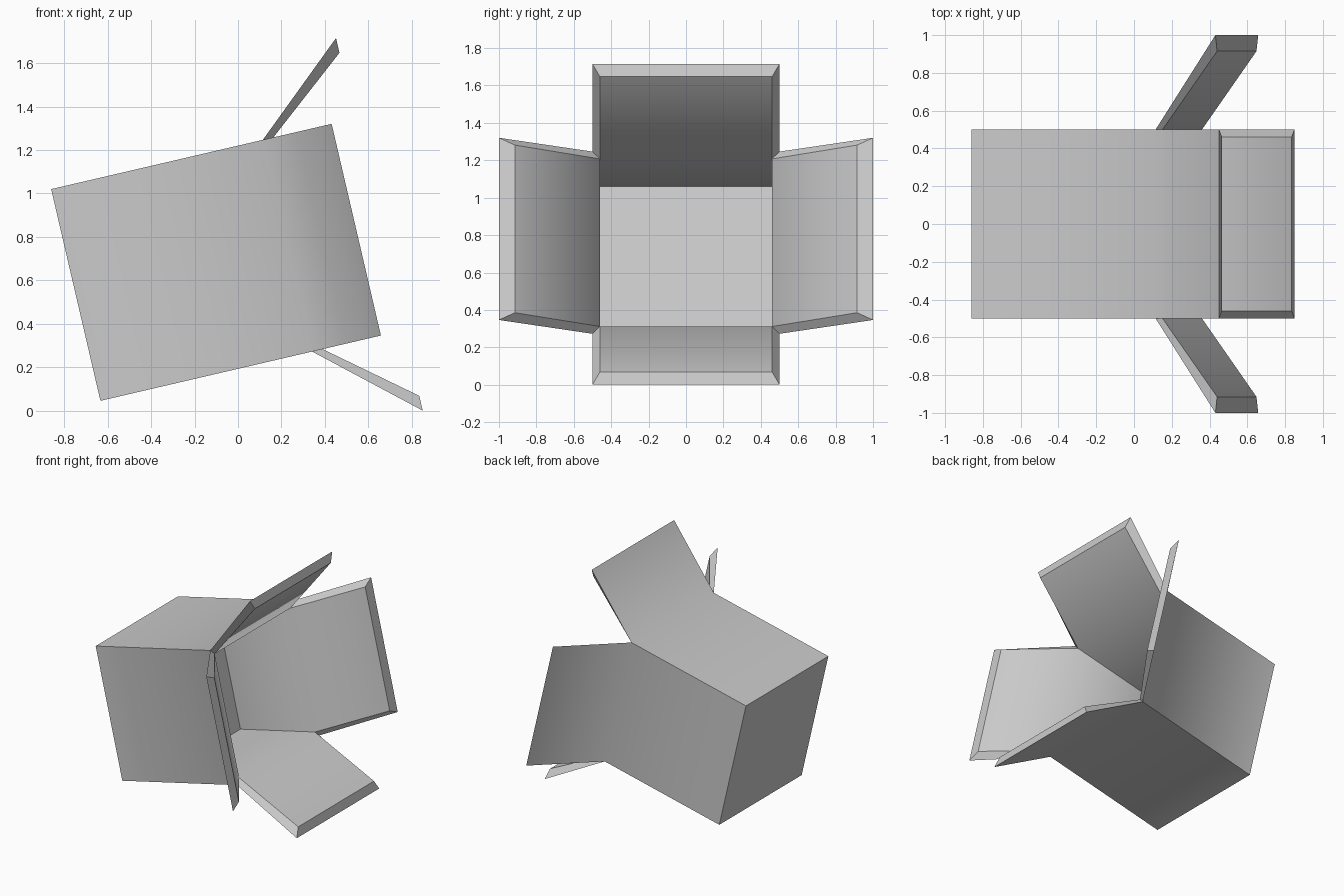
import bpy
import bmesh
from math import radians
from mathutils import Matrix, Vector

cube = bpy.data.objects.get("Cube")
if cube:
    bpy.data.objects.remove(cube, do_unlink=True)

card = bpy.data.materials.new("plain grey card")
card.use_nodes = True
card.diffuse_color = (0.6, 0.6, 0.6, 1)
card.node_tree.nodes["Principled BSDF"].inputs["Base Color"].default_value = card.diffuse_color

CORNERS = [(-1, -1), (1, -1), (1, 1), (-1, 1)]
OUTWARD = [(0, -1), (1, 0), (0, 1), (-1, 0)]   # bottom, left, top, right
FLAP_DEPTH = [1.434, 1.325]                    # top and bottom, sides

bm = bmesh.new()
creases = set()


def shell(half, back, reaches):
    """One skin of the box: base, four walls and four splayed flaps."""
    base = [bm.verts.new((back, y * half, z * half)) for y, z in CORNERS]
    rim = [bm.verts.new((1, y * half, z * half)) for y, z in CORNERS]
    bm.faces.new(base)
    flaps = []
    for i, (oy, oz) in enumerate(OUTWARD):
        j = (i + 1) % 4
        reach = Vector((0, oy, oz)) * reaches[i % 2]
        tips = []
        for root in (rim[i], rim[j]):
            tip = bm.verts.new(root.co + reach)
            tip.co.x = FLAP_DEPTH[i % 2]
            tips.append(tip)
        bm.faces.new((base[i], base[j], rim[j], rim[i]))
        bm.faces.new((rim[i], rim[j], tips[1], tips[0]))
        creases.add(bm.edges.get((rim[i], rim[j])))
        flaps.append((rim[i], tips[0], tips[1], rim[j]))
    return flaps


# Outer skin and recessed lining
outer = shell(0.5, 0, (0.38, 0.5))
inner = shell(0.46, 0.35, (0.35, 0.455))

# Cut edges of the flaps join the two skins
for a, b in zip(outer, inner):
    for k in range(3):
        bm.faces.new((a[k], a[k + 1], b[k + 1], b[k]))
bmesh.ops.recalc_face_normals(bm, faces=bm.faces[:])

# Only the folds at the rim are softly shaded
for face in bm.faces:
    face.smooth = True
for edge in bm.edges:
    edge.smooth = edge in creases

mesh = bpy.data.meshes.new("open_box")
bm.to_mesh(mesh)
bm.free()
mesh.materials.append(card)
box = bpy.data.objects.new("open_box", mesh)
bpy.context.collection.objects.link(box)

# Tip the box back, with its mouth towards the side
tilt = Matrix.Rotation(radians(-13.1), 4, "Y")
mesh.transform(Matrix.Translation((-0.633, 0, 0.046)) @ tilt @ Matrix.Translation((0, 0, 0.5)))
